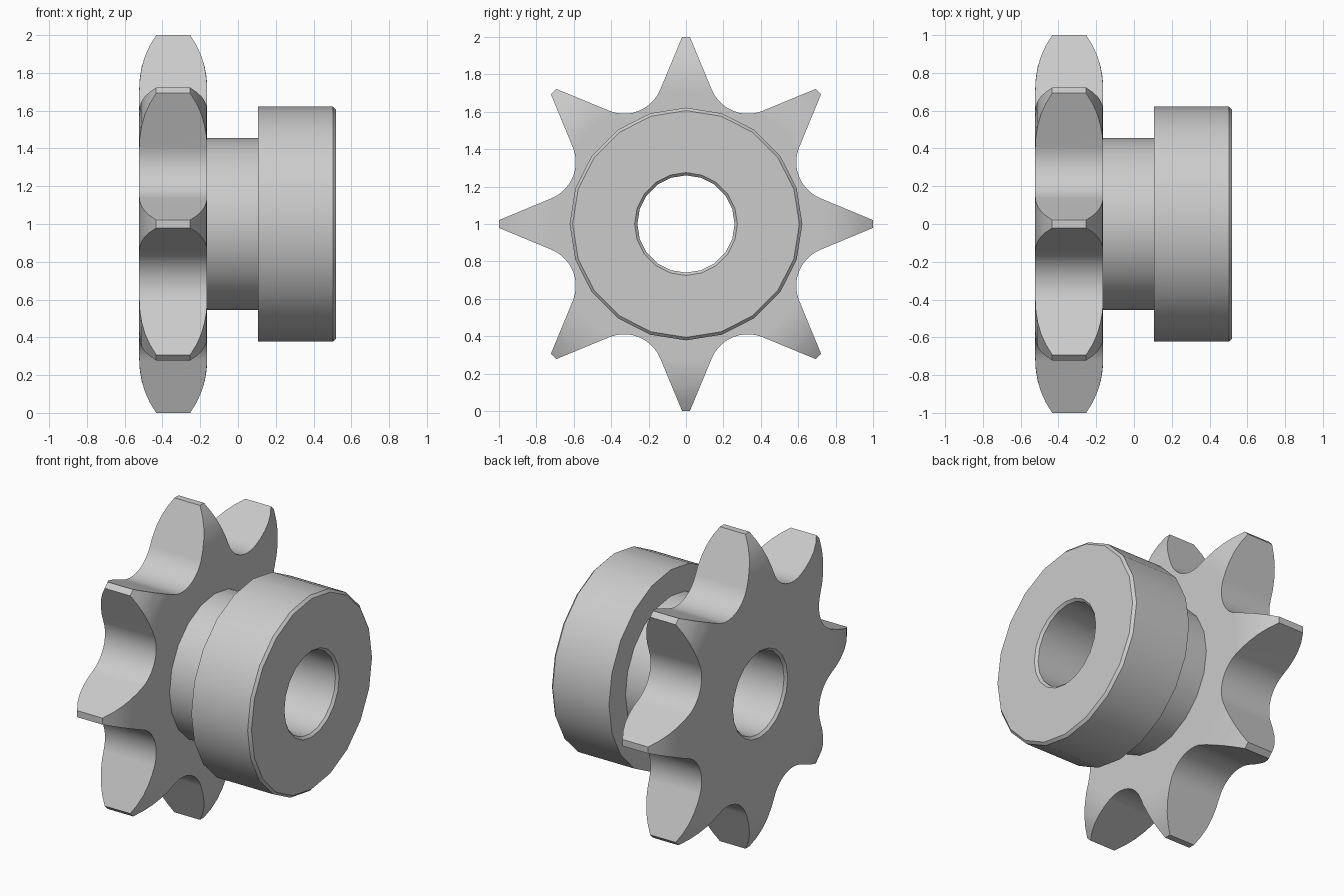
import bpy, bmesh
from math import pi, sin, cos, sqrt, radians

cube = bpy.data.objects.get("Cube")
if cube:
    bpy.data.objects.remove(cube, do_unlink=True)

TEETH = 8
AXIS_Z = 1.0

steel = bpy.data.materials.new("steel_grey")
steel.use_nodes = True
GREY = (0.6, 0.6, 0.6, 1)
steel.diffuse_color = GREY
steel.node_tree.nodes["Principled BSDF"].inputs["Base Color"].default_value = GREY


def loft(name, rings):
    """Closed solid through matching rings of points, capped at both ends."""
    bm = bmesh.new()
    loops = [[bm.verts.new(p) for p in ring] for ring in rings]
    n = len(loops[0])
    for a, b in zip(loops, loops[1:]):
        for i in range(n):
            j = (i + 1) % n
            bm.faces.new((a[i], a[j], b[j], b[i]))
    bm.faces.new(loops[0])
    bm.faces.new(loops[-1])
    bmesh.ops.recalc_face_normals(bm, faces=bm.faces)
    mesh = bpy.data.meshes.new(name)
    bm.to_mesh(mesh)
    bm.free()
    mesh.materials.append(steel)
    obj = bpy.data.objects.new(name, mesh)
    bpy.context.collection.objects.link(obj)
    return obj


def lathe(name, profile, sides, turn=0.0):
    """Revolve (x, radius) points about the shaft axis."""
    angles = [2 * pi * (i + turn) / sides for i in range(sides)]
    return loft(name, [[(x, r * sin(a), AXIS_Z + r * cos(a)) for a in angles]
                       for x, r in profile])


def combine(target, tool, operation):
    mod = target.modifiers.new(operation.title(), 'BOOLEAN')
    mod.operation = operation
    mod.solver = 'EXACT'
    mod.object = tool
    bpy.context.view_layer.objects.active = target
    bpy.ops.object.modifier_apply(modifier=mod.name)
    bpy.data.objects.remove(tool, do_unlink=True)


# Wheel blank with rounded shoulders and a flat facet under each tooth tip
left, right, bulge, start = -0.523, -0.163, 0.48, 0.72
shoulder = []
for i in range(6):
    rise = (1.0 - start) * i / 5
    shoulder.append((bulge - sqrt(bulge ** 2 - rise ** 2), start + rise))
profile = [(left + d, r) for d, r in shoulder]
profile += [(right - d, r) for d, r in reversed(shoulder)]
facets = TEETH * 5
profile = [(x, r / cos(pi / facets)) for x, r in profile]
sprocket = lathe("sprocket", profile, facets, 0.5)

# Tooth outline: straight flanks joined by round gullets
outline = []
gullet_r, gullet_centre, half = 0.208, 0.863, pi / TEETH
for k in range(TEETH):
    turn = 2 * pi * k / TEETH
    points = [(0.002, 1.045)]
    for i in range(11):
        a = radians(-45 + 9 * i)
        u = -gullet_r * sin(-a)
        v = gullet_centre - gullet_r * cos(a)
        points.append((u * cos(half) + v * sin(half), v * cos(half) - u * sin(half)))
    # matching flank start on the next tooth
    c, s = cos(2 * half), sin(2 * half)
    points.append((-0.002 * c + 1.045 * s, 1.045 * c + 0.002 * s))
    for y, z in points:
        outline.append((y * cos(turn) + z * sin(turn), z * cos(turn) - y * sin(turn)))
teeth = loft("tooth_cutter", [[(x, y, AXIS_Z + z) for y, z in outline] for x in (-0.7, 0.0)])
combine(sprocket, teeth, 'INTERSECT')

# Neck and chamfered collar
hub = lathe("hub", [(-0.3, 0.455), (0.107, 0.455), (0.107, 0.622),
                    (0.503, 0.622), (0.519, 0.606)], 20)
combine(sprocket, hub, 'UNION')

# Through bore with chamfered mouths
bore = lathe("bore_cutter", [(-0.56, 0.312), (-0.508, 0.26), (0.504, 0.26), (0.556, 0.312)], 20)
combine(sprocket, bore, 'DIFFERENCE')

# Smooth curved walls, crisp edges, flat end faces
bpy.ops.object.select_all(action='DESELECT')
sprocket.select_set(True)
bpy.context.view_layer.objects.active = sprocket
bpy.ops.object.shade_smooth_by_angle(angle=radians(30))
weighted = sprocket.modifiers.new("Weighted Normals", 'WEIGHTED_NORMAL')
weighted.keep_sharp = True
